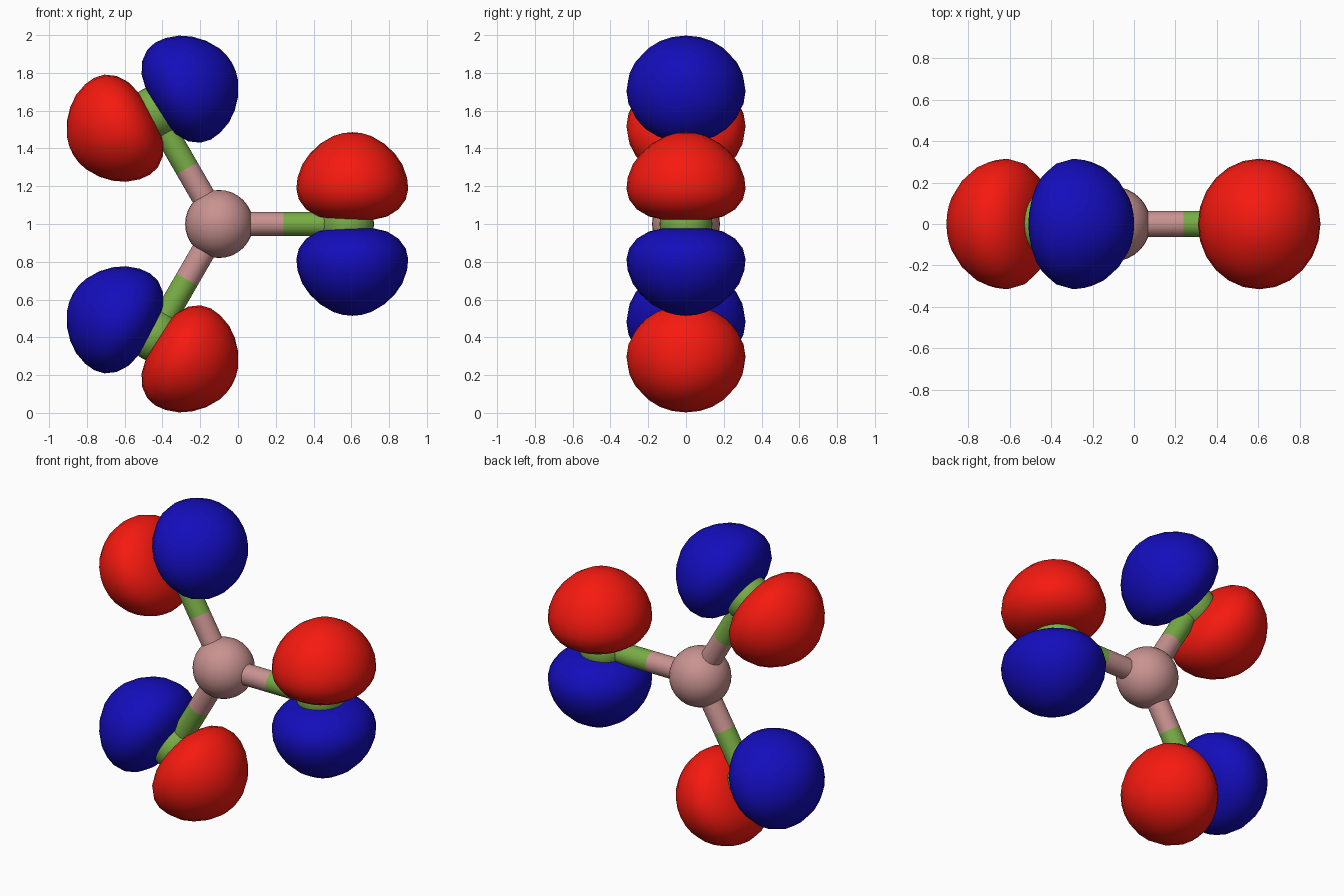
import bpy, bmesh
from math import pi, radians
from mathutils import Matrix, Vector

if "Cube" in bpy.data.objects:
    bpy.data.objects.remove(bpy.data.objects["Cube"])


def material(name, rgb):
    m = bpy.data.materials.new(name)
    m.diffuse_color = (*rgb, 1)
    m.use_nodes = True
    m.node_tree.nodes["Principled BSDF"].inputs["Base Color"].default_value = m.diffuse_color
    return m


PINK = material("pink", (0.58, 0.29, 0.28))
GREEN = material("green", (0.19, 0.42, 0.06))
RED = material("red", (0.92, 0.01, 0.005))
BLUE = material("blue", (0.007, 0.004, 0.5))

CENTRE = Vector((-0.10, 0, 1.0))
BOND = 0.68          # distance from central atom to outer atoms
LOBE_AXIS = 0.705    # distance from central atom to lobe axis


def add_object(name, bm, mat, matrix):
    bmesh.ops.transform(bm, matrix=matrix, verts=bm.verts)
    bmesh.ops.recalc_face_normals(bm, faces=bm.faces)
    for f in bm.faces:
        f.smooth = len(f.verts) <= 4
    for e in bm.edges:
        e.smooth = len(e.link_faces) < 2 or e.calc_face_angle(0) < radians(50)
    me = bpy.data.meshes.new(name)
    bm.to_mesh(me)
    bm.free()
    me.materials.append(mat)
    ob = bpy.data.objects.new(name, me)
    bpy.context.collection.objects.link(ob)


def sphere(name, radius, mat, matrix):
    bm = bmesh.new()
    bmesh.ops.create_uvsphere(bm, u_segments=32, v_segments=16, radius=radius)
    add_object(name, bm, mat, matrix)


def rod(name, x0, x1, radius, mat, matrix):
    bm = bmesh.new()
    bmesh.ops.create_cone(bm, cap_ends=True, segments=32, radius1=radius,
                          radius2=radius, depth=x1 - x0)
    local = Matrix.Translation(((x0 + x1) / 2, 0, 0)) @ Matrix.Rotation(pi / 2, 4, 'Y')
    add_object(name, bm, mat, matrix @ local)


# half section of a lobe: (radius, height above the bond plane)
PROFILE = [(0, .020), (.11, .022), (.185, .04), (.245, .078), (.283, .13),
           (.296, .185), (.290, .245), (.265, .315), (.225, .373),
           (.17, .425), (.10, .466), (.05, .481), (0, .486)]


def lobe(name, side, mat, matrix):
    bm = bmesh.new()
    vs = [bm.verts.new((r, 0, h)) for r, h in PROFILE]
    es = [bm.edges.new(p) for p in zip(vs, vs[1:])]
    bmesh.ops.spin(bm, geom=vs + es, cent=(0, 0, 0), axis=(0, 0, 1),
                   angle=2 * pi, steps=24)
    bmesh.ops.remove_doubles(bm, verts=bm.verts, dist=1e-4)
    # slightly wider front to back
    local = Matrix.Translation((LOBE_AXIS, 0, 0)) @ Matrix.Diagonal((1, 1.065, side, 1))
    add_object(name, bm, mat, matrix @ local)


# central atom
sphere("central_atom", 0.18, PINK, Matrix.Translation(CENTRE))

# three arms at 120 degrees in the front plane
for i, label in enumerate(("right", "upper", "lower")):
    arm = Matrix.Translation(CENTRE) @ Matrix.Rotation(-i * 2 * pi / 3, 4, 'Y')
    rod(f"{label}_inner_bond", 0, BOND / 2, 0.064, PINK, arm)
    rod(f"{label}_outer_bond", BOND / 2, BOND, 0.064, GREEN, arm)
    sphere(f"{label}_outer_atom", 0.14, GREEN, arm @ Matrix.Translation((BOND, 0, 0)))
    lobe(f"{label}_red_lobe", 1, RED, arm)
    lobe(f"{label}_blue_lobe", -1, BLUE, arm)
